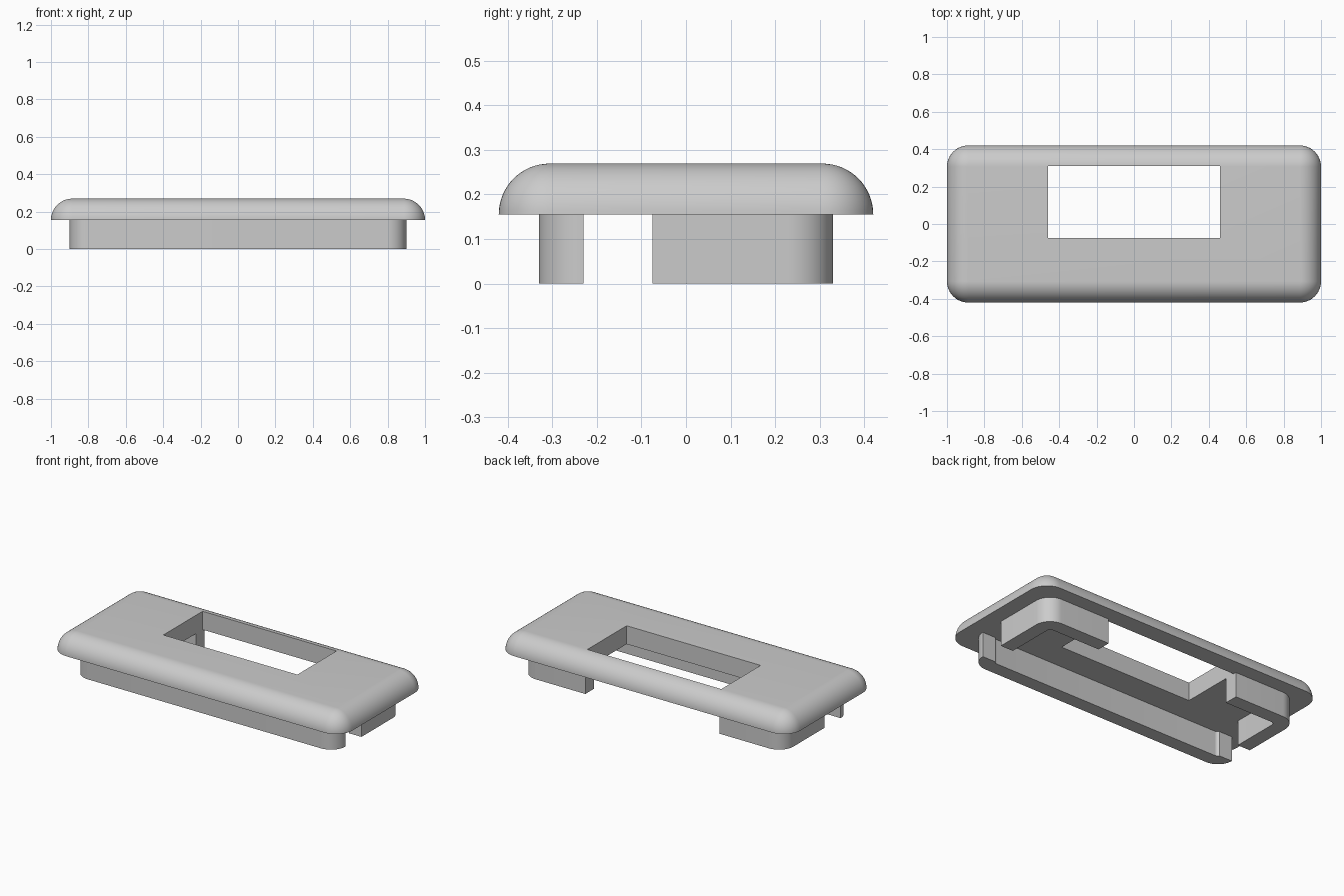
import bpy, bmesh, math
from mathutils import Vector

if "Cube" in bpy.data.objects:
    bpy.data.objects.remove(bpy.data.objects["Cube"], do_unlink=True)

HX, HY = 1.0, 0.42             # cap half size
Z_RIM, Z_TOP = 0.155, 0.269    # cap underside and top
ROUND = Z_TOP - Z_RIM          # cap edge radius
WALL = 0.087                   # skirt thickness
RX, RY = 0.9, 0.33             # skirt half size
WIN_X, WIN_Y0, WIN_Y1 = 0.46, -0.075, 0.31

grey = bpy.data.materials.new("plain grey")
grey.use_nodes = True
grey.diffuse_color = (0.6, 0.6, 0.6, 1)
grey.node_tree.nodes["Principled BSDF"].inputs["Base Color"].default_value = (0.6, 0.6, 0.6, 1)


def rounded_rect(hx, hy, r, z, steps=12):
    """Counter-clockwise outline with round corners."""
    pts = []
    for corner, (sx, sy) in enumerate([(1, 1), (-1, 1), (-1, -1), (1, -1)]):
        for i in range(steps + 1):
            a = math.pi / 2 * (corner + i / steps)
            pts.append(Vector((sx * (hx - r) + r * math.cos(a),
                               sy * (hy - r) + r * math.sin(a), z)))
    return pts


def loft(name, rings):
    """Closed solid through a stack of matching outlines."""
    bm = bmesh.new()
    loops = [[bm.verts.new(p) for p in ring] for ring in rings]
    n = len(loops[0])
    for low, high in zip(loops, loops[1:]):
        for i in range(n):
            j = (i + 1) % n
            bm.faces.new((low[i], low[j], high[j], high[i]))
    bm.faces.new(loops[0][::-1])
    bm.faces.new(loops[-1])
    bmesh.ops.remove_doubles(bm, verts=bm.verts, dist=1e-5)
    bmesh.ops.recalc_face_normals(bm, faces=bm.faces)
    mesh = bpy.data.meshes.new(name)
    bm.to_mesh(mesh)
    bm.free()
    mesh.materials.append(grey)
    ob = bpy.data.objects.new(name, mesh)
    bpy.context.collection.objects.link(ob)
    return ob


def box(name, x0, x1, y0, y1, z0, z1):
    corners = [(x0, y0), (x1, y0), (x1, y1), (x0, y1)]
    return loft(name, [[Vector((x, y, z)) for x, y in corners] for z in (z0, z1)])


def cut(ob, cutter):
    """Subtract the cutter, then discard it."""
    mod = ob.modifiers.new("cut", 'BOOLEAN')
    mod.operation, mod.solver, mod.object = 'DIFFERENCE', 'EXACT', cutter
    bpy.ops.object.select_all(action='DESELECT')
    bpy.context.view_layer.objects.active = ob
    ob.select_set(True)
    bpy.ops.object.modifier_apply(modifier=mod.name)
    bpy.data.objects.remove(cutter, do_unlink=True)


# Cap with a quarter-round edge
rings = []
for i in range(17):
    t = math.pi / 2 * i / 16
    inset = ROUND * (1 - math.cos(t))
    rings.append(rounded_rect(HX - inset, HY - inset, max(ROUND - inset, 0),
                              Z_RIM + ROUND * math.sin(t)))
cap = loft("cap", rings)
cut(cap, box("window_cutter", -WIN_X, WIN_X, WIN_Y0, WIN_Y1, 0, 0.5))

# Skirt wall under the cap
skirt = loft("skirt", [rounded_rect(RX, RY, 0.1, z) for z in (0, Z_RIM)])
cut(skirt, loft("hollow_cutter", [rounded_rect(RX - WALL, RY - WALL, 0.025, z)
                                  for z in (-0.1, 0.3)]))
# Side slots and the opening behind the window
cut(skirt, box("slot_cutter", -1.2, 1.2, -0.23, -0.075, -0.1, 0.3))
cut(skirt, box("back_cutter", -WIN_X, WIN_X, 0, 0.6, -0.1, 0.3))

for ob in (cap, skirt):
    bpy.ops.object.select_all(action='DESELECT')
    bpy.context.view_layer.objects.active = ob
    ob.select_set(True)
    bpy.ops.object.shade_smooth_by_angle(angle=math.radians(30))
